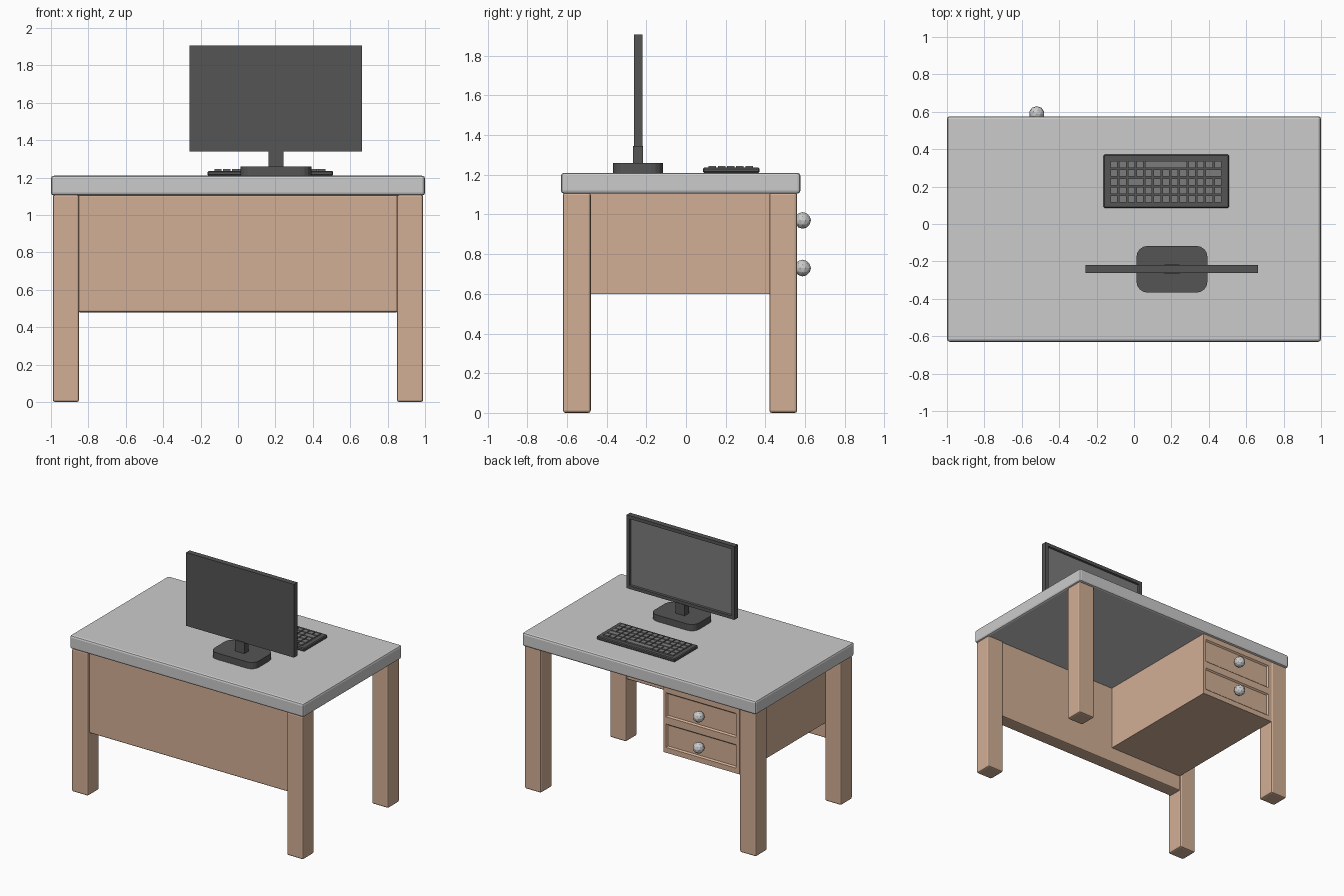
import bpy, bmesh
from mathutils import Vector

if "Cube" in bpy.data.objects:
    bpy.data.objects.remove(bpy.data.objects["Cube"])


def material(name, rgb):
    m = bpy.data.materials.new(name)
    m.diffuse_color = (*rgb, 1)
    m.use_nodes = True
    m.node_tree.nodes["Principled BSDF"].inputs["Base Color"].default_value = m.diffuse_color
    return m


WOOD = material("wood", (0.65, 0.43, 0.30))
DARK = material("dark_plastic", (0.09, 0.09, 0.09))
SCREEN = material("screen_grey", (0.2, 0.2, 0.2))


def finish(name, bm, mats=()):
    bmesh.ops.recalc_face_normals(bm, faces=bm.faces)
    me = bpy.data.meshes.new(name)
    bm.to_mesh(me)
    bm.free()
    ob = bpy.data.objects.new(name, me)
    bpy.context.collection.objects.link(ob)
    for m in mats:
        me.materials.append(m)
    return ob


def add_box(bm, lo, hi):
    lo, hi = Vector(lo), Vector(hi)
    verts = bmesh.ops.create_cube(bm, size=1)["verts"]
    for v in verts:
        v.co = Vector((c + 0.5) * (h - l) + l for c, l, h in zip(v.co, lo, hi))


def box(name, lo, hi, mats=(), bevel=0.0, segments=2):
    bm = bmesh.new()
    add_box(bm, lo, hi)
    ob = finish(name, bm, mats)
    if bevel:
        mod = ob.modifiers.new("bevel", "BEVEL")
        mod.width, mod.segments = bevel, segments
    return ob


# Desktop slab
box("desktop", (-1, -0.63, 1.105), (1, 0.576, 1.21), bevel=0.015)

# Four legs
for side, x in (("left", -0.99), ("right", 0.85)):
    for end, y in (("front", -0.62), ("back", 0.42)):
        box(f"{end}_{side}_leg", (x, y, 0), (x + 0.14, y + 0.14, 1.11), [WOOD], 0.012)

# Front privacy panel
box("front_panel", (-0.856, -0.60, 0.48), (0.856, -0.49, 1.11), [WOOD], 0.01)

# Drawer cabinet: cut the user-side face into a grid, then recess the drawer fronts
FRONT = 0.558
drawers = ((0.635, 0.828), (0.872, 1.07))
x0, x1 = -0.825, -0.215
bm = bmesh.new()
add_box(bm, (-0.85, -0.5, 0.6), (-0.2, FRONT, 1.11))
cuts = [((x, 0, 0), (1, 0, 0)) for x in (x0, x1)]
cuts += [((0, 0, z), (0, 0, 1)) for pair in drawers for z in pair]
for co, no in cuts:
    bmesh.ops.bisect_plane(bm, geom=bm.verts[:] + bm.edges[:] + bm.faces[:],
                           plane_co=co, plane_no=no)
for z0, z1 in drawers:
    for f in bm.faces[:]:
        c = f.calc_center_median()
        if c.y > FRONT - 0.001 and x0 < c.x < x1 and z0 < c.z < z1:
            bmesh.ops.inset_region(bm, faces=[f], thickness=0.008)
            bmesh.ops.inset_region(bm, faces=[f], thickness=0.014, depth=-0.011)
finish("drawer_cabinet", bm, [WOOD])

# Faceted drawer knobs
for label, z in (("lower", 0.73), ("upper", 0.97)):
    bm = bmesh.new()
    bmesh.ops.create_icosphere(bm, subdivisions=2, radius=0.042)
    bmesh.ops.translate(bm, verts=bm.verts, vec=(-0.52, 0.588, z))
    finish(f"{label}_drawer_knob", bm)

# Monitor with recessed screen facing the user
bm = bmesh.new()
add_box(bm, (-0.26, -0.262, 1.34), (0.662, -0.22, 1.907))
bmesh.ops.recalc_face_normals(bm, faces=bm.faces)
face = max(bm.faces, key=lambda f: f.calc_center_median().y)
bmesh.ops.inset_region(bm, faces=[face], thickness=0.036)
bmesh.ops.inset_region(bm, faces=[face], thickness=0.006, depth=-0.012)
face.material_index = 1
finish("monitor", bm, [DARK, SCREEN])

# Monitor neck and round-cornered foot
box("monitor_neck", (0.163, -0.267, 1.25), (0.242, -0.216, 1.345), [DARK])
bm = bmesh.new()
add_box(bm, (0.013, -0.367, 1.21), (0.393, -0.117, 1.26))
upright = [e for e in bm.edges if abs(e.verts[0].co.z - e.verts[1].co.z) > 0.01]
bmesh.ops.bevel(bm, geom=upright, offset=0.06, segments=4, profile=0.5, affect="EDGES")
finish("monitor_foot", bm, [DARK])

# Keyboard base
box("keyboard_base", (-0.163, 0.085, 1.21), (0.508, 0.371, 1.236), [DARK], 0.006, 1)

# Keys: 13 columns by 5 rows; some keys span several columns {(row, column): span}
wide = {(4, 4): 5, (3, 11): 2, (2, 2): 2}
PITCH = 0.0463
bm = bmesh.new()
for row in range(5):
    col = 0
    while col < 13:
        span = wide.get((row, col), 1)
        x, y = -0.126 + col * PITCH, 0.114 + row * PITCH
        add_box(bm, (x, y, 1.232), (x + span * PITCH - 0.008, y + 0.038, 1.245))
        col += span
finish("keyboard_keys", bm, [SCREEN])
